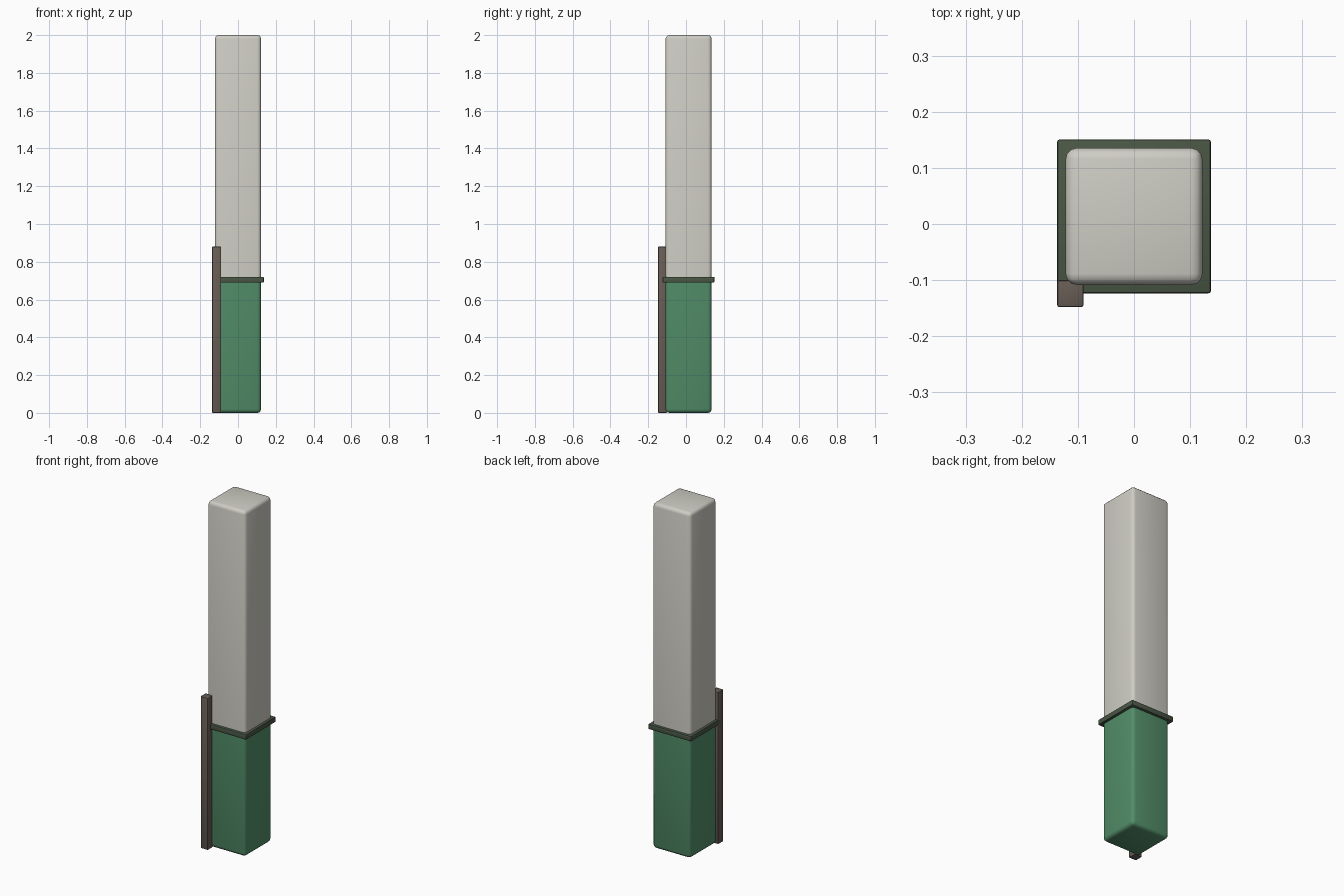
import bpy
import bmesh

cube = bpy.data.objects.get("Cube")
if cube:
    bpy.data.objects.remove(cube, do_unlink=True)


def material(name, rgb):
    mat = bpy.data.materials.new(name)
    mat.use_nodes = True
    mat.diffuse_color = (*rgb, 1)
    mat.node_tree.nodes["Principled BSDF"].inputs["Base Color"].default_value = (*rgb, 1)
    return mat


def rounded_box(name, low, high, mat, radius, segments, keep_flat=None):
    """Box between two corners; edges lying on height keep_flat stay square."""
    bm = bmesh.new()
    bmesh.ops.create_cube(bm, size=1)
    for v in bm.verts:
        v.co = [lo + (c + 0.5) * (hi - lo) for c, lo, hi in zip(v.co, low, high)]
    edges = [e for e in bm.edges if keep_flat is None
             or any(abs(v.co.z - keep_flat) > 0.001 for v in e.verts)]
    bmesh.ops.bevel(bm, geom=edges, offset=radius, segments=segments,
                    profile=0.5, affect='EDGES', clamp_overlap=True)
    mesh = bpy.data.meshes.new(name)
    bm.to_mesh(mesh)
    bm.free()
    mesh.materials.append(mat)
    obj = bpy.data.objects.new(name, mesh)
    bpy.context.collection.objects.link(obj)
    bpy.ops.object.select_all(action='DESELECT')
    obj.select_set(True)
    bpy.context.view_layer.objects.active = obj
    bpy.ops.object.shade_smooth_by_angle(angle=0.7)
    return obj


cream = material("warm light grey", (0.62, 0.61, 0.55))
green = material("leaf green", (0.085, 0.27, 0.14))
olive = material("dark olive", (0.068, 0.095, 0.06))
brown = material("grey brown", (0.135, 0.107, 0.09))

half, mid, seam = 0.122, 0.0135, 0.705

# Green lower column and pale upper column meet inside the collar
rounded_box("lower_column", (-half, mid - half, 0), (half, mid + half, seam),
            green, 0.02, 3, keep_flat=seam)
rounded_box("upper_column", (-half, mid - half, seam), (half, mid + half, 2),
            cream, 0.02, 3, keep_flat=seam)

# Collar band around the seam
rim = 0.137
rounded_box("collar", (-rim, mid - rim, 0.69), (rim, mid + rim, 0.72), olive, 0.004, 2)

# Slim post at the front right corner
rounded_box("corner_post", (-rim, -0.148, 0), (-0.09, -0.1, 0.88), brown, 0.004, 2)
